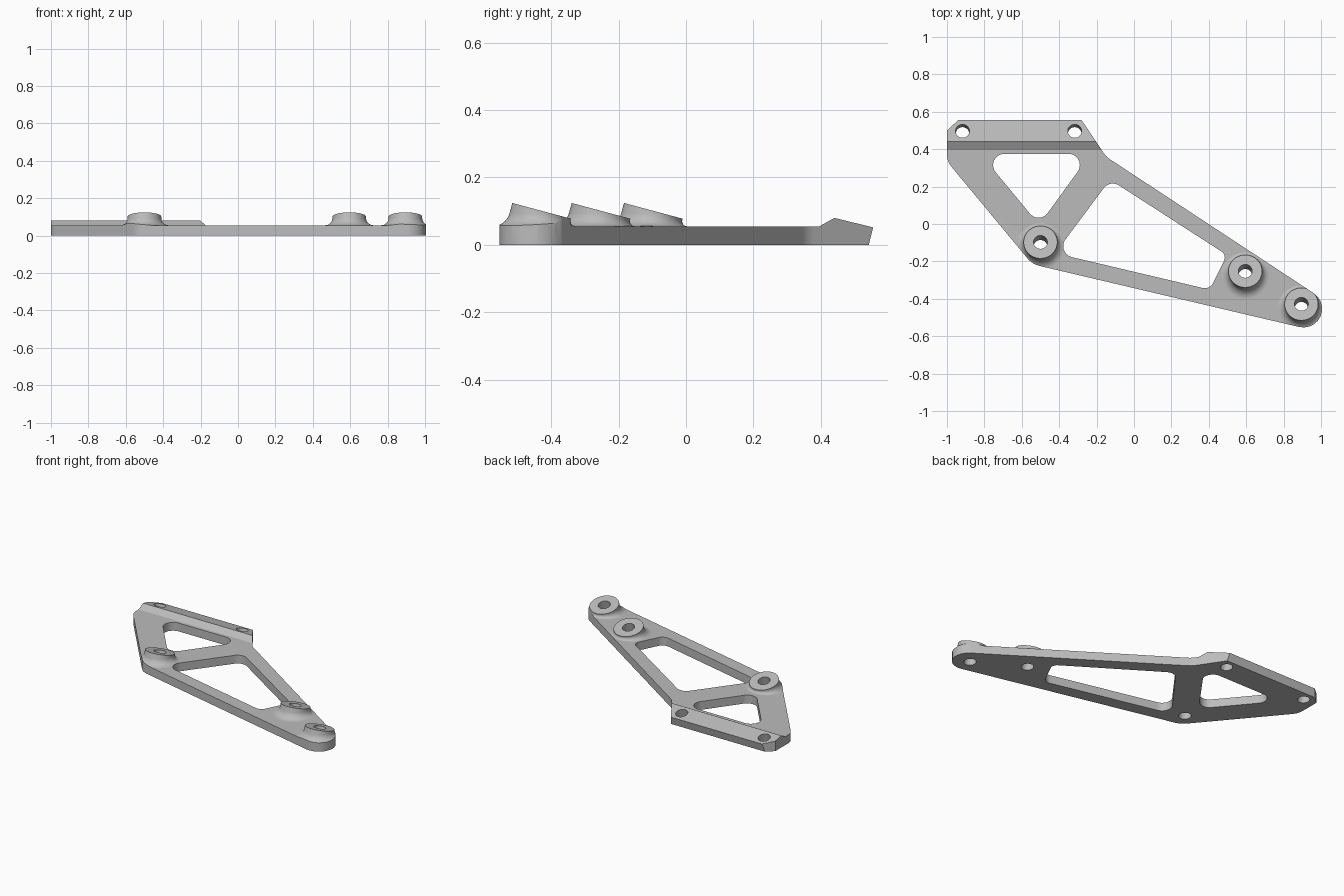
import bpy, bmesh, math
from math import sin, cos, pi
from mathutils import Vector, Matrix

if "Cube" in bpy.data.objects:
    bpy.data.objects.remove(bpy.data.objects["Cube"])

TILT = math.radians(15)
AXIS = Vector((0, sin(TILT), cos(TILT)))
PLATE = 0.055                      # plate thickness
BOSS_R, HOLE_R, FILLET = 0.09, 0.037, 0.04

metal = bpy.data.materials.new("grey metal")
metal.use_nodes = True
GREY = (0.5, 0.5, 0.5, 1)
metal.diffuse_color = GREY
metal.node_tree.nodes["Principled BSDF"].inputs["Base Color"].default_value = GREY


def finish(name, bm):
    bmesh.ops.recalc_face_normals(bm, faces=bm.faces)
    mesh = bpy.data.meshes.new(name)
    bm.to_mesh(mesh)
    bm.free()
    mesh.materials.append(metal)
    obj = bpy.data.objects.new(name, mesh)
    bpy.context.collection.objects.link(obj)
    return obj


def rounded(corners, steps=10):
    """Polygon from (x, y, radius) corners, each replaced by a tangent arc."""
    out = []
    for i, (x, y, r) in enumerate(corners):
        p = Vector((x, y))
        if r == 0:
            out.append(p)
            continue
        a = (Vector(corners[i - 1][:2]) - p).normalized()
        b = (Vector(corners[(i + 1) % len(corners)][:2]) - p).normalized()
        half = a.angle(b) / 2
        centre = p + (a + b).normalized() * (r / sin(half))
        start = p + a * (r / math.tan(half)) - centre
        sweep = start.angle_signed(p + b * (r / math.tan(half)) - centre)
        for k in range(steps + 1):
            out.append(centre + Matrix.Rotation(-sweep * k / steps, 2) @ start)
    return out


def prism(name, points, to_3d, offset):
    bm = bmesh.new()
    face = bm.faces.new([bm.verts.new(to_3d(p)) for p in points])
    ext = bmesh.ops.extrude_face_region(bm, geom=[face])
    verts = [v for v in ext["geom"] if isinstance(v, bmesh.types.BMVert)]
    bmesh.ops.translate(bm, verts=verts, vec=offset)
    return finish(name, bm)


def vertical_prism(name, corners):
    return prism(name, rounded(corners), lambda p: (p.x, p.y, -0.1), (0, 0, 0.4))


def combine(target, other, operation):
    mod = target.modifiers.new(operation, "BOOLEAN")
    mod.operation, mod.solver, mod.object = operation, "EXACT", other
    bpy.context.view_layer.objects.active = target
    bpy.ops.object.modifier_apply(modifier=mod.name)
    bpy.data.objects.remove(other)


def boss(top, n=64, arc=8):
    """Tilted round pad with a fillet flowing onto the plate."""
    bm = bmesh.new()
    rings = []
    for i in range(n):
        t = 2 * pi * i / n
        out = Vector((cos(t), sin(t), 0))
        rim = top + BOSS_R * Vector((cos(t), sin(t) * cos(TILT), -sin(t) * sin(TILT)))
        length = (rim.z - PLATE) / AXIS.z
        base = rim - AXIS * length
        f = min(FILLET, length * 0.9)
        line = [rim]
        for k in range(arc + 1):
            q = pi / 2 * k / arc
            line.append(base + AXIS * f * (1 - sin(q)) + out * f * (1 - cos(q)))
        line.append(line[-1] - Vector((0, 0, 0.03)))
        rings.append([bm.verts.new(v) for v in line])
    for i in range(n):
        a, b = rings[i - 1], rings[i]
        for k in range(len(a) - 1):
            bm.faces.new((a[k], b[k], b[k + 1], a[k + 1]))
    bm.faces.new([r[0] for r in rings])
    bm.faces.new([r[-1] for r in rings])
    return finish("boss", bm)


def hole(centre):
    bm = bmesh.new()
    turn = Matrix.Translation(centre) @ Matrix.Rotation(-TILT, 4, "X")
    bmesh.ops.create_cone(bm, cap_ends=True, segments=40, radius1=HOLE_R,
                          radius2=HOLE_R, depth=0.5, matrix=turn)
    return finish("hole_cutter", bm)


# Plate and raised rear rail, as one side profile swept across the width
side = [Vector(p) for p in ((-0.7, 0), (0.542, 0), (0.555, 0.052),
                            (0.44, 0.08), (0.395, PLATE), (-0.7, PLATE))]
bracket = prism("bracket", side, lambda p: (-1.2, p.x, p.y), (2.4, 0, 0))

# Three tilted mounting bosses
tops = [Vector((x, y, 0.101)) for x, y in ((-0.5, -0.097), (0.595, -0.252), (0.895, -0.428))]
for top in tops:
    combine(bracket, boss(top), "UNION")

# Trim to the outer outline
combine(bracket, vertical_prism("outline", [
    (-1, 0.5, 0), (-0.935, 0.56, 0), (-0.283, 0.56, 0), (-0.148, 0.359, 0.12),
    (1.433, -0.68, 0.1), (-0.544, -0.215, 0.12), (-1, 0.335, 0.1)]), "INTERSECT")

# Triangular and long windows
combine(bracket, vertical_prism("rear_window", [
    (-0.821, 0.375, 0.06), (-0.232, 0.375, 0.06), (-0.507, -0.004, 0.06)]), "DIFFERENCE")
combine(bracket, vertical_prism("long_window", [
    (-0.128, 0.237, 0.06), (0.497, -0.166, 0.04), (0.405, -0.351, 0.05),
    (-0.421, -0.156, 0.06)]), "DIFFERENCE")

# Screw holes through bosses and rail
for centre in tops + [Vector((x, 0.497, 0.066)) for x in (-0.917, -0.317)]:
    combine(bracket, hole(centre), "DIFFERENCE")

# Smooth fillets and arcs, flat large faces
bpy.ops.object.select_all(action="DESELECT")
bracket.select_set(True)
bpy.context.view_layer.objects.active = bracket
bpy.ops.object.shade_smooth_by_angle(angle=math.radians(30))
for poly in bracket.data.polygons:
    if poly.area > 0.012:
        poly.use_smooth = False
